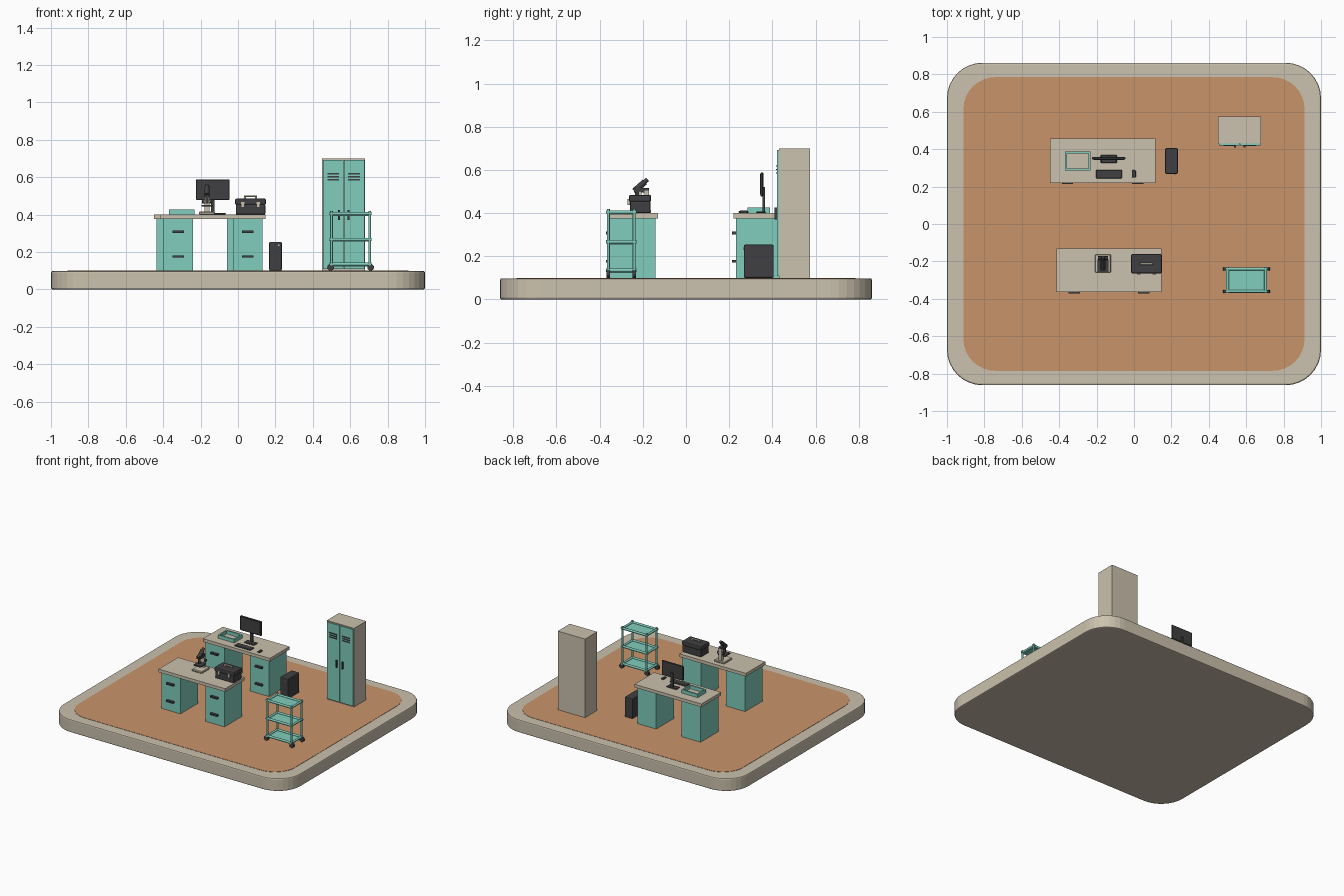
import bpy, bmesh, math
from mathutils import Vector

if "Cube" in bpy.data.objects:
    bpy.data.objects.remove(bpy.data.objects["Cube"])


def material(name, rgb):
    m = bpy.data.materials.new(name)
    lin = [(c / 255 / 12.92 if c < 11 else ((c / 255 + 0.055) / 1.055) ** 2.4) for c in rgb]
    m.diffuse_color = (*lin, 1)
    m.use_nodes = True
    m.node_tree.nodes["Principled BSDF"].inputs["Base Color"].default_value = m.diffuse_color
    return m


BEIGE = material("warm beige", (203, 193, 173))
ORANGE = material("clay orange", (201, 148, 106))
TEAL = material("teal", (128, 205, 188))
DARK = material("charcoal", (64, 64, 66))


def finish(name, bm, mat, bevel=0, segs=1):
    me = bpy.data.meshes.new(name)
    bmesh.ops.recalc_face_normals(bm, faces=bm.faces)
    bm.to_mesh(me)
    bm.free()
    ob = bpy.data.objects.new(name, me)
    bpy.context.collection.objects.link(ob)
    me.materials.append(mat)
    if bevel:
        b = ob.modifiers.new("bevel", "BEVEL")
        b.width, b.segments, b.limit_method = bevel, segs, "ANGLE"
        b.angle_limit = math.radians(40)
    return ob


def box(name, x, y, z, mat, bevel=0, segs=1):
    """Box from (min, max) ranges."""
    bm = bmesh.new()
    bmesh.ops.create_cube(bm, size=1)
    for v in bm.verts:
        v.co = [r[0] + (c + 0.5) * (r[1] - r[0]) for c, r in zip(v.co, (x, y, z))]
    return finish(name, bm, mat, bevel, segs)


def rod(name, a, b, r, mat, sides=12):
    """Cylinder between two points."""
    a, b = Vector(a), Vector(b)
    bm = bmesh.new()
    bmesh.ops.create_cone(bm, cap_ends=True, segments=sides, radius1=r, radius2=r, depth=(b - a).length)
    ob = finish(name, bm, mat)
    ob.location = (a + b) / 2
    ob.rotation_euler = (b - a).to_track_quat("Z", "Y").to_euler()
    for p in ob.data.polygons:
        p.use_smooth = len(p.vertices) == 4
    return ob


def slab(name, hx, hy, r, z0, z1, mat, bevel=0):
    """Rounded rectangle, extruded upwards."""
    bm = bmesh.new()
    n, pts = 8, []
    for q, (sx, sy) in enumerate(((1, 1), (-1, 1), (-1, -1), (1, -1))):
        for i in range(n + 1):
            t = (q + i / n) * math.pi / 2
            pts.append((sx * (hx - r) + r * math.cos(t), sy * (hy - r) + r * math.sin(t), z0))
    f = bm.faces.new([bm.verts.new(p) for p in pts])
    new = bmesh.ops.extrude_face_region(bm, geom=[f])["geom"]
    bmesh.ops.translate(bm, vec=(0, 0, z1 - z0), verts=[v for v in new if isinstance(v, bmesh.types.BMVert)])
    return finish(name, bm, mat, bevel, 2)


# Base and floor
slab("base", 1, 0.862, 0.19, 0, 0.098, BEIGE, 0.008)
slab("floor", 0.912, 0.785, 0.17, 0.09, 0.1, ORANGE)


# Desks: top, two pedestals, drawer handles
def desk(name, x0, x1, y0, y1):
    box(name + "_top", (x0, x1), (y0, y1), (0.376, 0.4), BEIGE)
    for side, px in (("left", x0 + 0.015), ("right", x1 - 0.175)):
        box(f"{name}_{side}_pedestal", (px, px + 0.16), (y0 + 0.012, y1 - 0.012), (0.1, 0.376), TEAL)
        for row, z in (("upper", 0.308), ("lower", 0.176)):
            box(f"{name}_{side}_{row}_handle", (px + 0.05, px + 0.11), (y0 - 0.007, y0 + 0.013),
                (z - 0.006, z + 0.006), DARK)


desk("back_desk", -0.45, 0.115, 0.22, 0.457)
desk("front_desk", -0.415, 0.147, -0.364, -0.13)

# Monitor
box("monitor_panel", (-0.225, -0.045), (0.345, 0.358), (0.478, 0.588), DARK, 0.003)
box("monitor_screen", (-0.217, -0.053), (0.343, 0.346), (0.487, 0.58), DARK)
box("monitor_neck", (-0.145, -0.125), (0.354, 0.366), (0.405, 0.52), DARK)
box("monitor_foot", (-0.178, -0.092), (0.325, 0.37), (0.4, 0.408), DARK, 0.003)

# Keyboard and mouse
box("keyboard", (-0.203, -0.065), (0.243, 0.29), (0.4, 0.409), DARK, 0.003)
box("mouse", (-0.011, 0.01), (0.248, 0.288), (0.4, 0.412), DARK, 0.005, 2)

# Paper tray: four walls
for i, (x, y) in enumerate((((-0.37, -0.232), (0.285, 0.296)), ((-0.37, -0.232), (0.377, 0.388)),
                            ((-0.37, -0.359), (0.296, 0.377)), ((-0.243, -0.232), (0.296, 0.377)))):
    box(f"tray_wall_{i + 1}", x, y, (0.4, 0.426), TEAL)

# Computer tower with power button and front vents
box("computer_tower", (0.167, 0.234), (0.268, 0.406), (0.1, 0.254), DARK, 0.006, 2)
rod("power_button", (0.218, 0.264, 0.236), (0.218, 0.27, 0.236), 0.005, BEIGE)

# Toolbox: body, lid, latches, handle
box("toolbox_body", (-0.012, 0.146), (-0.26, -0.165), (0.4, 0.455), DARK, 0.006, 2)
box("toolbox_lid", (-0.016, 0.15), (-0.264, -0.161), (0.452, 0.485), DARK, 0.008, 2)
for side, x in (("left", 0.025), ("right", 0.109)):
    box(f"toolbox_{side}_latch", (x - 0.009, x + 0.009), (-0.27, -0.258), (0.437, 0.466), BEIGE)
for side, x in (("left", 0.037), ("right", 0.097)):
    box(f"toolbox_{side}_handle_post", (x - 0.005, x + 0.005), (-0.219, -0.207), (0.48, 0.5), BEIGE)
box("toolbox_handle_bar", (0.032, 0.102), (-0.22, -0.206), (0.493, 0.503), BEIGE, 0.003)

# Microscope: foot, column, arm, stage, slanted tube
mx = -0.166
box("microscope_foot", (mx - 0.043, mx + 0.043), (-0.26, -0.163), (0.4, 0.416), BEIGE, 0.004)
box("microscope_column", (mx - 0.014, mx + 0.014), (-0.193, -0.172), (0.416, 0.505), BEIGE)
box("microscope_arm", (mx - 0.014, mx + 0.014), (-0.242, -0.172), (0.495, 0.516), DARK)
box("microscope_stage", (mx - 0.03, mx + 0.03), (-0.255, -0.19), (0.443, 0.452), DARK)
rod("microscope_objective", (mx, -0.228, 0.46), (mx, -0.228, 0.5), 0.009, DARK)
rod("microscope_tube", (mx, -0.24, 0.502), (mx, -0.19, 0.545), 0.014, DARK)
rod("microscope_eyepiece", (mx, -0.195, 0.541), (mx, -0.178, 0.556), 0.01, DARK)
rod("microscope_focus_knobs", (mx - 0.026, -0.182, 0.47), (mx + 0.026, -0.182, 0.47), 0.01, DARK)

# Locker: cabinet, two doors with louvres and handles
box("locker_body", (0.45, 0.68), (0.43, 0.575), (0.1, 0.7), BEIGE)
for side, x0, x1, hx in (("left", 0.455, 0.5635, 0.54), ("right", 0.5665, 0.675, 0.59)):
    box(f"locker_{side}_door", (x0, x1), (0.421, 0.431), (0.108, 0.693), TEAL)
    c = (x0 + x1) / 2
    for i in range(3):
        z = 0.586 + i * 0.016
        box(f"locker_{side}_louvre_{i + 1}", (c - 0.032, c + 0.032), (0.416, 0.422), (z - 0.003, z + 0.003), DARK)
    box(f"locker_{side}_handle", (hx - 0.005, hx + 0.005), (0.41, 0.422), (0.37, 0.425), DARK)

# Trolley: three rimmed shelves, four posts with castors
X, Y = (0.5, 0.704), (-0.36, -0.24)
for i, z in enumerate((0.13, 0.262, 0.4)):
    n = f"trolley_shelf_{i + 1}"
    box(n, X, Y, (z - 0.007, z + 0.002), TEAL)
    for y in Y:
        rod(n + "_long_rim", (X[0] - 0.01, y, z + 0.005), (X[1] + 0.01, y, z + 0.005), 0.008, TEAL)
    for x in X:
        rod(n + "_short_rim", (x, Y[0] - 0.01, z + 0.005), (x, Y[1] + 0.01, z + 0.005), 0.008, TEAL)
for x in X:
    for y in Y:
        rod("trolley_post", (x, y, 0.125), (x, y, 0.418), 0.007, TEAL)
        out = math.copysign(0.005, x - 0.6)
        rod("trolley_castor_fork", (x, y, 0.115), (x, y, 0.14), 0.008, DARK)
        rod("trolley_castor_wheel", (x + out, y - 0.008, 0.118), (x + out, y + 0.008, 0.118), 0.018, DARK, 16)
